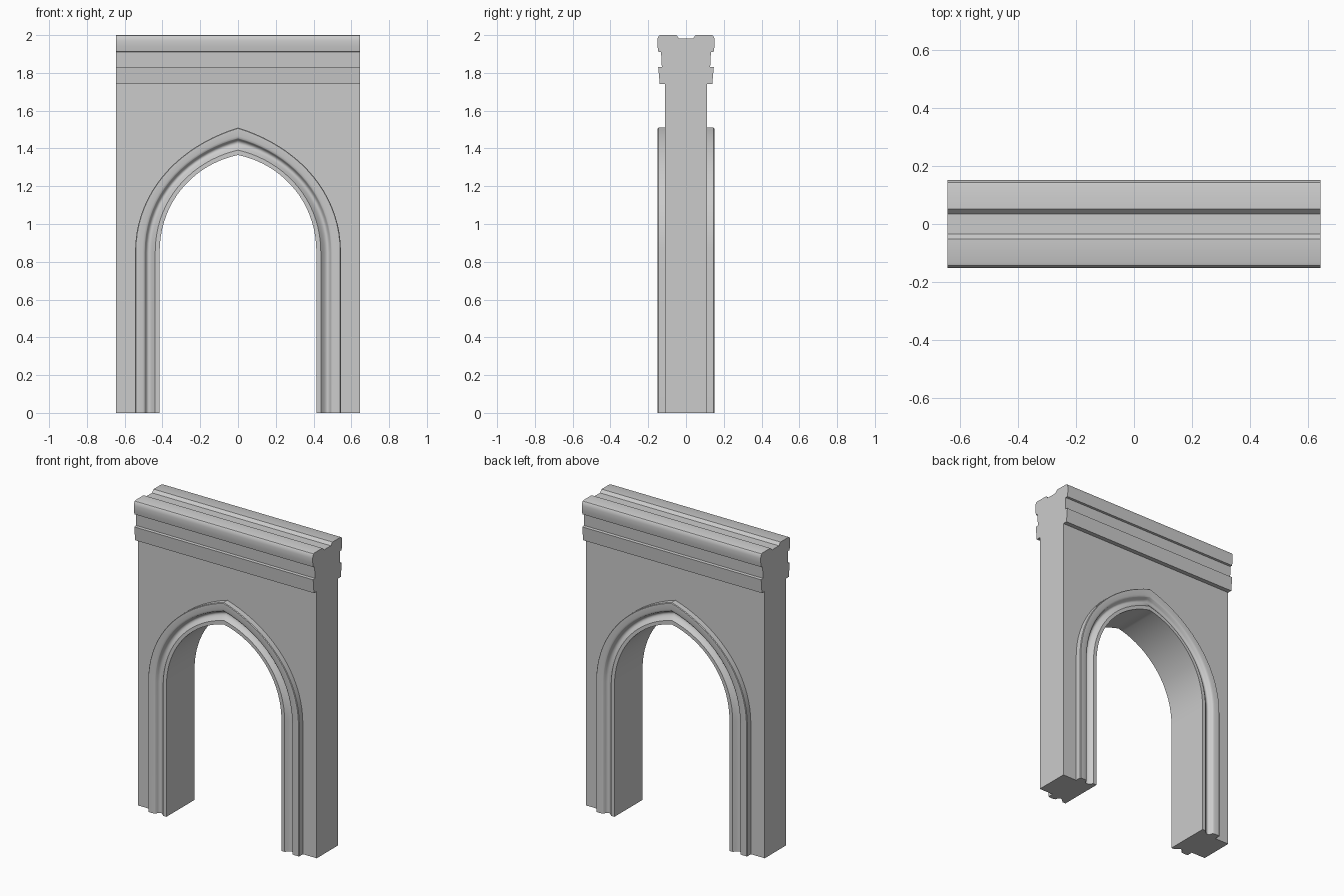
import bpy, bmesh, math
from mathutils import Vector
from mathutils.geometry import interpolate_bezier

cube = bpy.data.objects.get("Cube")
if cube:
    bpy.data.objects.remove(cube, do_unlink=True)

HALF, WALL, SPRING, CORNICE = 0.645, 0.11, 0.85, 1.74

stone = bpy.data.materials.new("grey_stone")
stone.use_nodes = True
colour = (0.6, 0.6, 0.6, 1)
stone.diffuse_color = colour
stone.node_tree.nodes["Principled BSDF"].inputs["Base Color"].default_value = colour


def loft(name, sections):
    """Join closed sections of equal length into a capped solid."""
    bm = bmesh.new()
    rows = [[bm.verts.new(p) for p in s] for s in sections]
    n = len(rows[0])
    for a, b in zip(rows, rows[1:]):
        for i in range(n):
            j = (i + 1) % n
            bm.faces.new((a[i], a[j], b[j], b[i]))
    bm.faces.new(rows[0])
    bm.faces.new(rows[-1])
    bmesh.ops.recalc_face_normals(bm, faces=bm.faces)
    mesh = bpy.data.meshes.new(name)
    bm.to_mesh(mesh)
    bm.free()
    mesh.materials.append(stone)
    obj = bpy.data.objects.new(name, mesh)
    bpy.context.collection.objects.link(obj)
    bpy.ops.object.select_all(action='DESELECT')
    obj.select_set(True)
    bpy.context.view_layer.objects.active = obj
    bpy.ops.object.shade_smooth_by_angle(angle=math.radians(35))
    return obj


def pointed_arch(foot, handle, shoulder, apex):
    """Outline (x, z) from the right foot over the apex to the left foot."""
    pts = interpolate_bezier(*[Vector((x, z, 0)) for x, z in (
        (foot, SPRING), (foot, handle), shoulder, (0, apex))], 20)
    side = [(foot, 0)] + [(p.x, p.y) for p in pts]
    return [(-x, z) for x, z in side] + side[-2::-1]


inner = pointed_arch(0.415, 1.13, (0.22, 1.32), 1.365)
outer = pointed_arch(0.545, 1.18, (0.30, 1.42), 1.51)

# Wall around the arch
outline = outer + [(HALF, 0), (HALF, CORNICE), (-HALF, CORNICE), (-HALF, 0)]
loft("wall", [[(x, y, z) for x, z in outline] for y in (-WALL, WALL)])

# Arch moulding: outer fillet, hollow, and inner lip, the same on both faces
moulding = [(1, WALL), (1, 0.146), (0.97, 0.15), (0.70, 0.15), (0.62, 0.147)]
hollow = [(0.60 - 0.42 * k / 10, 0.145 - 0.026 * math.sin(math.pi * (k / 10) ** 0.7))
          for k in range(11)]
half = moulding + hollow + [(0, 0.145)]
section = [(u, -y) for u, y in half] + half[::-1]
loft("arch_moulding", [
    [(a[0] + (b[0] - a[0]) * u, y, a[1] + (b[1] - a[1]) * u) for u, y in section]
    for a, b in zip(inner, outer)])

# Cornice with a lower band, a recess, a rounded cap and a shallow top channel
side = [(0.139, 1.74), (0.147, 1.83), (0.128, 1.832), (0.132, 1.91), (0.146, 1.912),
        (0.151, 1.94), (0.152, 1.97), (0.149, 1.988), (0.143, 1.997), (0.135, 2.0),
        (0.052, 2.0), (0.035, 1.982)]
profile = [(-y, z) for y, z in side] + side[::-1]
loft("cornice", [[(x, y, z) for y, z in profile] for x in (-HALF, HALF)])
